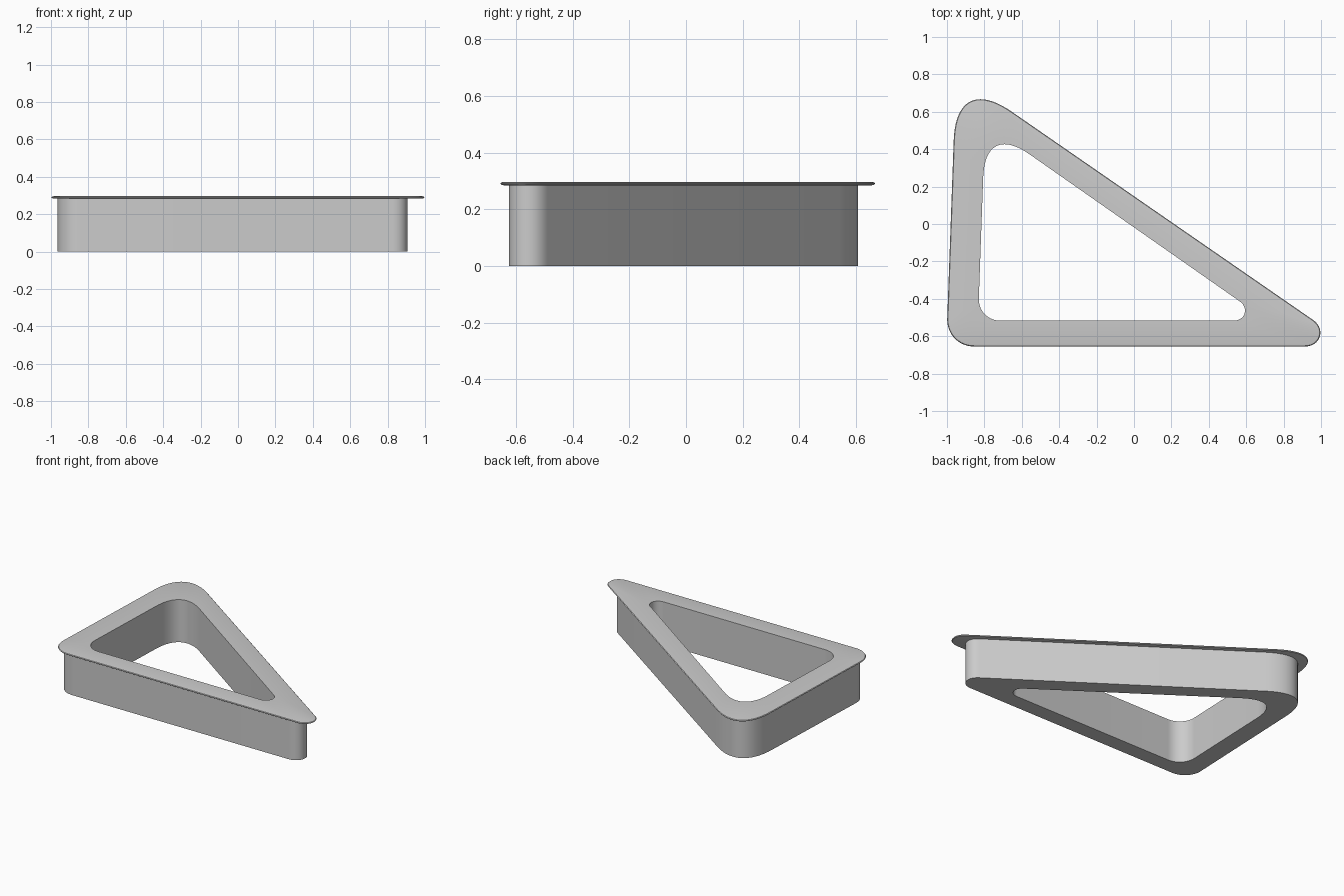
import bpy, bmesh
from math import radians
from mathutils import Vector

if "Cube" in bpy.data.objects:
    bpy.data.objects.remove(bpy.data.objects["Cube"])

STEPS = 20


def outline(corners):
    """Rounded triangle from (x, y, tangent lengths before and after, curve fullness)."""
    pts = []
    n = len(corners)
    for i, (x, y, t1, t2, k) in enumerate(corners):
        c = Vector((x, y))
        a = c + (Vector(corners[i - 1][:2]) - c).normalized() * t1
        b = c + (Vector(corners[(i + 1) % n][:2]) - c).normalized() * t2
        ha, hb = a.lerp(c, k), b.lerp(c, k)
        for s in range(STEPS + 1):
            t = s / STEPS
            u = 1 - t
            pts.append(a * u**3 + ha * (3*u*u*t) + hb * (3*u*t*t) + b * t**3)
    return pts


def inset(pts, d):
    """Move a counter-clockwise outline inward by d."""
    res = []
    for i, p in enumerate(pts):
        tan = (pts[(i + 1) % len(pts)] - pts[i - 1]).normalized()
        res.append(p + Vector((-tan.y, tan.x)) * d)
    return res


def loft(name, loops, closed):
    """Skin a stack of (outline, z) loops into one object."""
    bm = bmesh.new()
    rings = [[bm.verts.new((p.x, p.y, z)) for p in pts] for pts, z in loops]
    pairs = list(zip(rings, rings[1:]))
    if closed:
        pairs.append((rings[-1], rings[0]))
    for r, q in pairs:
        n = len(r)
        for i in range(n):
            j = (i + 1) % n
            bm.faces.new((r[i], r[j], q[j], q[i]))
    bmesh.ops.recalc_face_normals(bm, faces=bm.faces)
    me = bpy.data.meshes.new(name)
    bm.to_mesh(me)
    bm.free()
    ob = bpy.data.objects.new(name, me)
    bpy.context.collection.objects.link(ob)
    bpy.ops.object.select_all(action='DESELECT')
    ob.select_set(True)
    bpy.context.view_layer.objects.active = ob
    bpy.ops.object.shade_smooth_by_angle(angle=radians(35))
    return ob


# outlines, counter-clockwise: square corner, sharp tip, upper corner
rim = outline([(-1.004, -0.655, 0.15, 0.15, 0.56),
               (1.163, -0.655, 0.25, 0.25, 0.34),
               (-0.951, 0.806, 0.36, 0.36, 0.62)])
wall = outline([(-0.970, -0.625, 0.13, 0.13, 0.56),
                (1.066, -0.625, 0.24, 0.24, 0.34),
                (-0.917, 0.746, 0.36, 0.36, 0.62)])
hole = outline([(-0.834, -0.517, 0.12, 0.12, 0.56),
                (0.713, -0.517, 0.18, 0.18, 0.34),
                (-0.796, 0.539, 0.29, 0.29, 0.62)])

# wall ring: inner wall, underside, outer wall
loft("wall_ring", [(hole, 0.286), (hole, 0), (wall, 0), (wall, 0.286)], False)

# thin flange on top with a rounded outer edge
loft("top_flange", [(hole, 0.284), (inset(rim, 0.014), 0.284),
                    (inset(rim, 0.004), 0.286), (rim, 0.2905),
                    (inset(rim, 0.004), 0.295), (inset(rim, 0.014), 0.297),
                    (hole, 0.297)], True)
